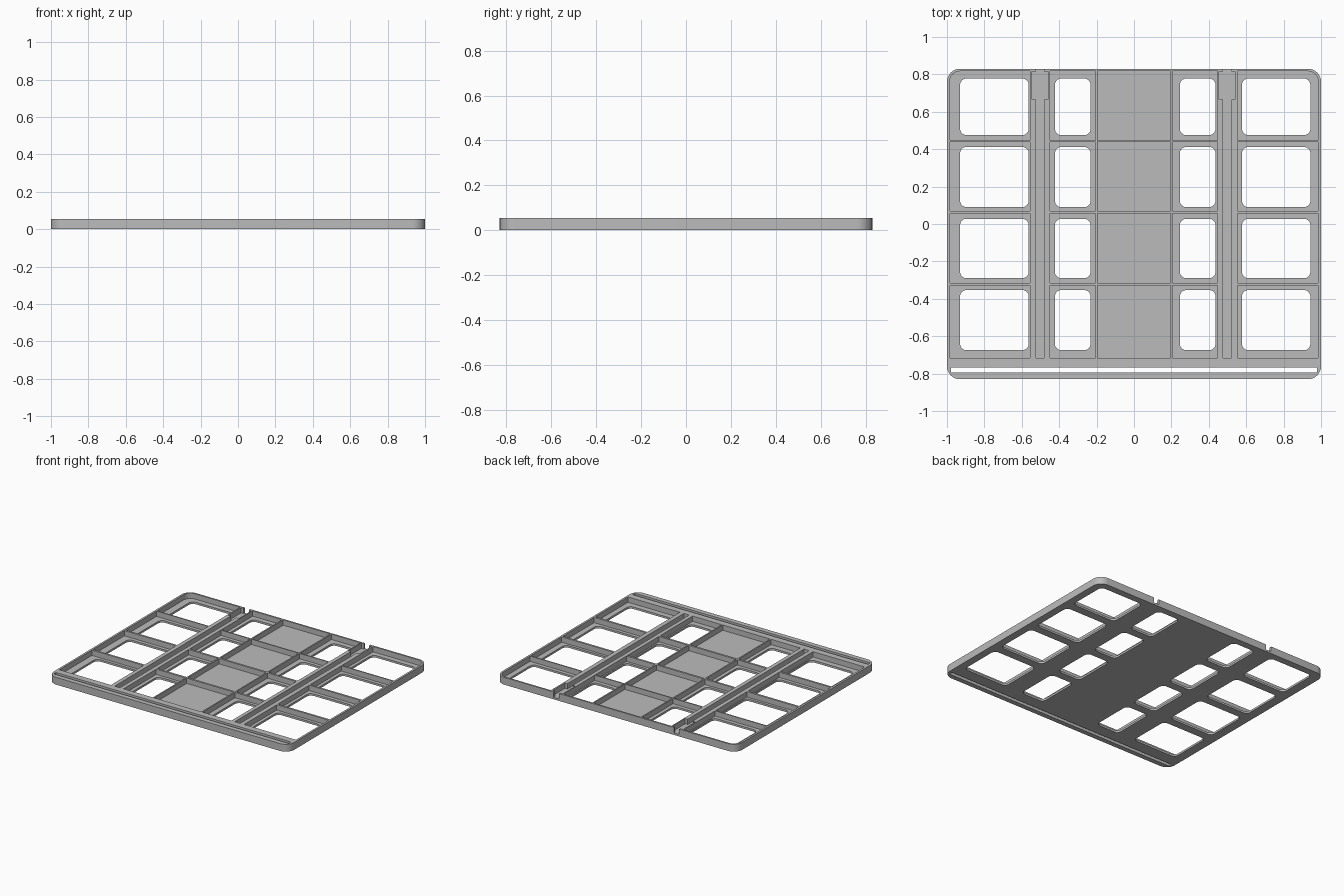
import bpy
import bmesh
from math import cos, sin, pi, radians

cube = bpy.data.objects.get("Cube")
if cube:
    bpy.data.objects.remove(cube, do_unlink=True)

HEIGHT, FLOOR = 0.055, 0.015
HALF_X, HALF_Y = 1.0, 0.83

grey = bpy.data.materials.new("plain grey")
grey.use_nodes = True
colour = (0.5, 0.5, 0.5, 1)
grey.diffuse_color = colour
grey.node_tree.nodes["Principled BSDF"].inputs["Base Color"].default_value = colour


def rounded_rect(x0, x1, y0, y1, radii, steps=8):
    """Counter-clockwise outline; radii start at the +x +y corner."""
    corners = [(x1, y1, -1, -1), (x0, y1, 1, -1), (x0, y0, 1, 1), (x1, y0, -1, 1)]
    points = []
    for i, ((x, y, sx, sy), r) in enumerate(zip(corners, radii)):
        if r == 0:
            points.append((x, y))
            continue
        for k in range(steps + 1):
            a = (i + k / steps) * pi / 2
            points.append((x + sx * r + r * cos(a), y + sy * r + r * sin(a)))
    return points


def prisms(name, outlines, z0, z1):
    """One object made of upright prisms."""
    bm = bmesh.new()
    for outline in outlines:
        face = bm.faces.new([bm.verts.new((x, y, z0)) for x, y in outline])
        top = bmesh.ops.extrude_face_region(bm, geom=[face])["geom"]
        verts = [v for v in top if isinstance(v, bmesh.types.BMVert)]
        bmesh.ops.translate(bm, verts=verts, vec=(0, 0, z1 - z0))
    bmesh.ops.recalc_face_normals(bm, faces=bm.faces)
    mesh = bpy.data.meshes.new(name)
    bm.to_mesh(mesh)
    bm.free()
    ob = bpy.data.objects.new(name, mesh)
    bpy.context.collection.objects.link(ob)
    return ob


# Solid tray with rounded corners
tray = prisms("compartment_tray",
              [rounded_rect(-HALF_X, HALF_X, -HALF_Y, HALF_Y, [0.07] * 4)], 0, HEIGHT)
tray.data.materials.append(grey)

# Compartments: five columns by four rows
columns = [(-0.985, -0.555), (-0.45, -0.206), (-0.196, 0.196), (0.206, 0.447), (0.553, 0.985)]
rows = [(0.447, 0.817), (0.07, 0.438), (-0.315, 0.055), (-0.717, -0.33)]
pockets = []
for c, (x0, x1) in enumerate(columns):
    for r, (y0, y1) in enumerate(rows):
        radii = [0.055 if r == 0 and c == 4 else 0, 0.055 if r == 0 and c == 0 else 0, 0, 0]
        pockets.append(rounded_rect(x0, x1, y0, y1, radii))

# Long channels with a wider socket, open at the back
channels = []
for cx in (-0.502, 0.498):
    half = [(0.022, -0.717), (0.022, 0.665), (0.043, 0.665),
            (0.043, 0.815), (0.022, 0.815), (0.022, 0.9)]
    channels.append([(cx + x, y) for x, y in half] + [(cx - x, y) for x, y in reversed(half)])

# Rounded windows through the floor, and the long front slot
openings = [rounded_rect(-0.978, 0.978, -0.793, -0.766, [0] * 4)]
for x0, x1 in [(-0.93, -0.563), (-0.423, -0.232), (0.245, 0.436), (0.577, 0.943)]:
    for y0, y1 in [(0.475, 0.778), (0.09, 0.412), (-0.29, 0.028), (-0.675, -0.353)]:
        openings.append(rounded_rect(x0, x1, y0, y1, [0.035] * 4))

cutters = [prisms("compartment_cutter", pockets, FLOOR, 0.1),
           prisms("channel_cutter", channels, FLOOR, 0.12),
           prisms("opening_cutter", openings, -0.05, 0.15)]
for cutter in cutters:
    cutter.hide_render = True
    mod = tray.modifiers.new(cutter.name, 'BOOLEAN')
    mod.operation = 'DIFFERENCE'
    mod.solver = 'EXACT'
    mod.object = cutter

# Bake the cuts and drop the cutters
bpy.context.view_layer.update()
graph = bpy.context.evaluated_depsgraph_get()
cut_mesh = bpy.data.meshes.new_from_object(tray.evaluated_get(graph))
tray.modifiers.clear()
tray.data = cut_mesh
for cutter in cutters:
    bpy.data.objects.remove(cutter, do_unlink=True)

# Smooth rounded corners, sharp rims
for ob in bpy.context.selected_objects:
    ob.select_set(False)
tray.select_set(True)
bpy.context.view_layer.objects.active = tray
bpy.ops.object.shade_smooth_by_angle(angle=radians(30))
